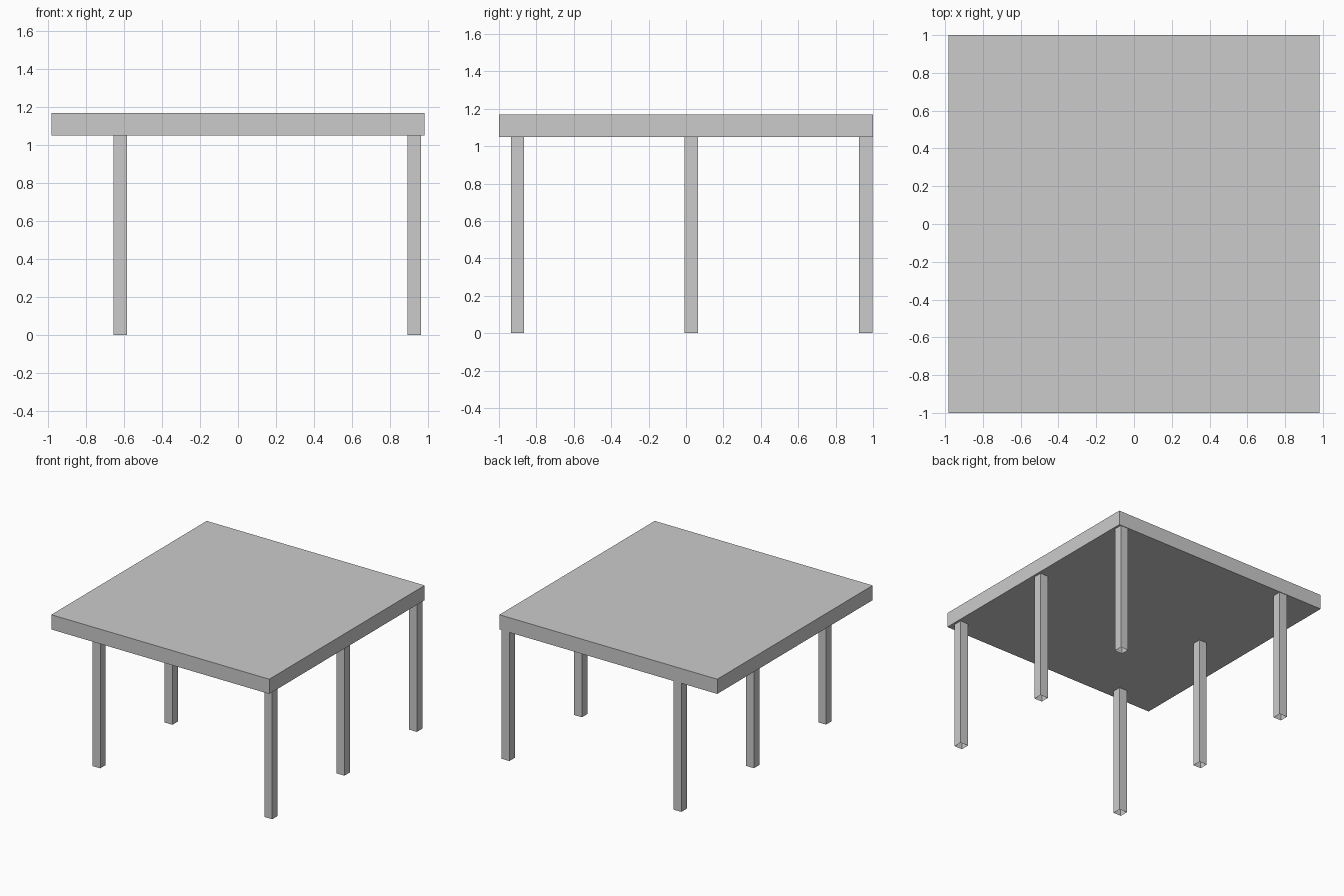
import bpy
import bmesh

if "Cube" in bpy.data.objects:
    bpy.data.objects.remove(bpy.data.objects["Cube"])

TOP_Z, UNDER_Z = 1.17, 1.05


def make_box(name, center, size, open_ends=False):
    """Box from a cube; open_ends leaves a hollow square tube."""
    bm = bmesh.new()
    bmesh.ops.create_cube(bm, size=1)
    bmesh.ops.scale(bm, vec=size, verts=bm.verts)
    if open_ends:
        ends = [f for f in bm.faces if abs(f.normal.z) > 0.5]
        bmesh.ops.delete(bm, geom=ends, context='FACES_ONLY')
    mesh = bpy.data.meshes.new(name)
    bm.to_mesh(mesh)
    bm.free()
    obj = bpy.data.objects.new(name, mesh)
    obj.location = center
    bpy.context.collection.objects.link(obj)
    return obj


# Tabletop slab
make_box("tabletop", (0, 0, (TOP_Z + UNDER_Z) / 2),
         (1.964, 2.0, TOP_Z - UNDER_Z))

# Six square legs, open at the foot, in two rows of three
for side, x in (("left", -0.621), ("right", 0.929)):
    for place, y in (("front", -0.901), ("middle", 0.028), ("back", 0.961)):
        make_box(f"{place}_{side}_leg", (x, y, UNDER_Z / 2),
                 (0.07, 0.07, UNDER_Z), open_ends=True)
